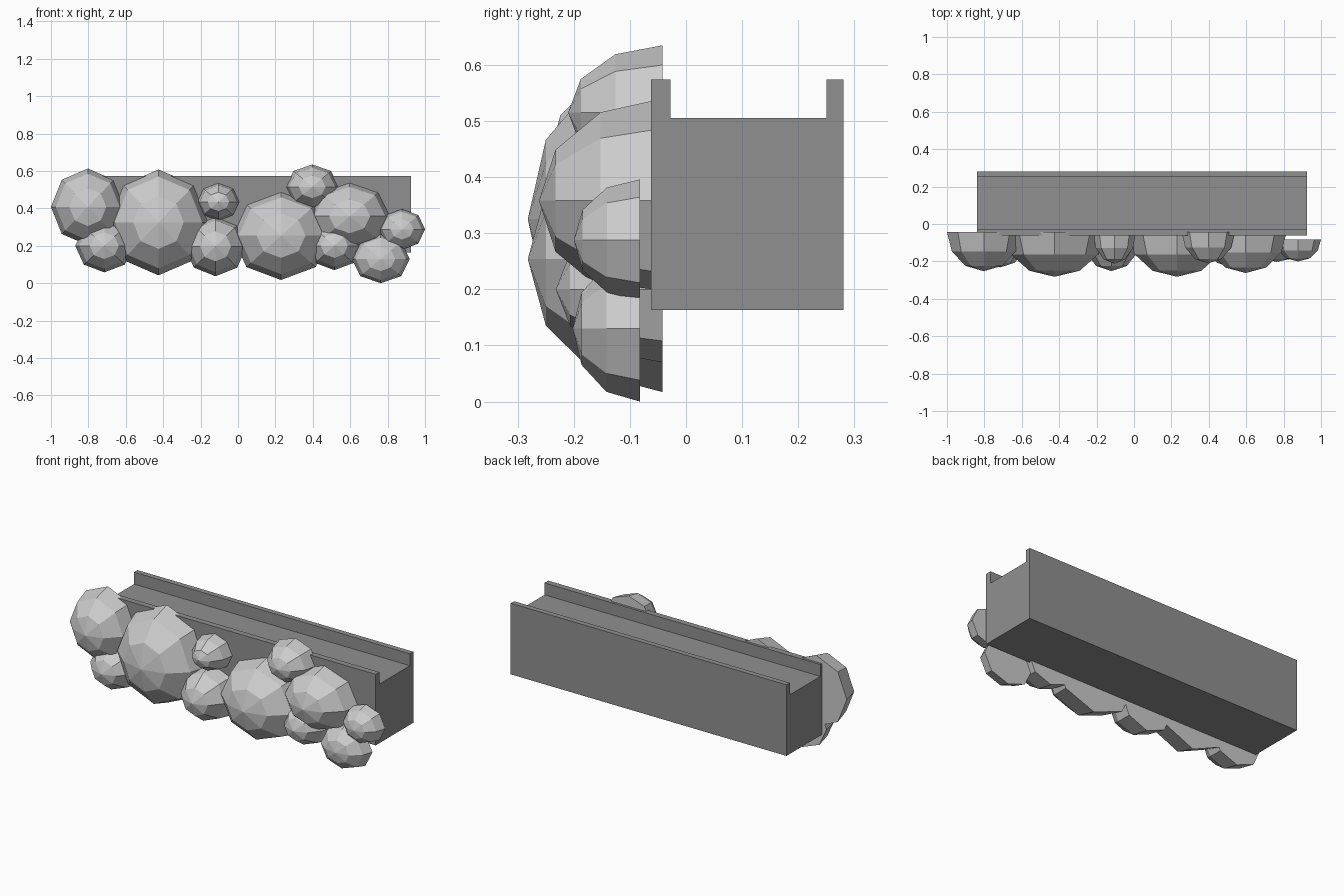
import bpy, bmesh
from math import sin, cos, pi, radians

if "Cube" in bpy.data.objects:
    bpy.data.objects.remove(bpy.data.objects["Cube"])


def make_object(name, bm):
    bmesh.ops.recalc_face_normals(bm, faces=bm.faces)
    mesh = bpy.data.meshes.new(name)
    bm.to_mesh(mesh)
    bm.free()
    obj = bpy.data.objects.new(name, mesh)
    bpy.context.collection.objects.link(obj)
    return obj


# Trough: channel profile (y, z) extruded along x, dark grey
def trough(x0, x1):
    profile = [(-0.062, 0.163), (0.281, 0.163), (0.281, 0.574), (0.25, 0.574),
               (0.25, 0.505), (-0.028, 0.505), (-0.028, 0.574), (-0.062, 0.574)]
    bm = bmesh.new()
    face = bm.faces.new([bm.verts.new((x0, y, z)) for y, z in profile])
    ext = bmesh.ops.extrude_face_region(bm, geom=[face])
    moved = [g for g in ext["geom"] if isinstance(g, bmesh.types.BMVert)]
    bmesh.ops.translate(bm, verts=moved, vec=(x1 - x0, 0, 0))
    if not any(len(f.verts) == 8 and f.calc_center_median().x < x0 + 0.01 for f in bm.faces):
        bm.faces.new([v for v in bm.verts if v not in moved])
    obj = make_object("trough", bm)
    mat = bpy.data.materials.new("dark_grey")
    mat.diffuse_color = (0.28, 0.28, 0.28, 1)
    mat.use_nodes = True
    mat.node_tree.nodes["Principled BSDF"].inputs["Base Color"].default_value = mat.diffuse_color
    obj.data.materials.append(mat)


# Boulder: eight-sided half ellipsoid bulging towards -y, flat back
def boulder(i, x, z, rx, rz, depth, back=-0.042, sides=8):
    bm = bmesh.new()
    rings = []
    for lat in (0, 30, 60):
        c, s = cos(radians(lat)), sin(radians(lat))
        rings.append([bm.verts.new((x + rx * c * cos(2 * pi * k / sides),
                                    back - depth * s,
                                    z + rz * c * sin(2 * pi * k / sides)))
                      for k in range(sides)])
    tip = bm.verts.new((x, back - depth, z))
    for k in range(sides):
        n = (k + 1) % sides
        for a, b in zip(rings, rings[1:]):
            bm.faces.new((a[k], a[n], b[n], b[k]))
        bm.faces.new((rings[-1][k], rings[-1][n], tip))
    bm.faces.new(rings[0])
    make_object(f"boulder_{i}", bm)


trough(-0.84, 0.925)

# x, z, half width, half height, depth (and back plane for the front-most two)
boulders = [
    (-0.803, 0.408, 0.197, 0.205, 0.21),
    (-0.425, 0.325, 0.27, 0.283, 0.24),
    (-0.715, 0.20, 0.155, 0.142, 0.19),
    (-0.12, 0.197, 0.165, 0.16, 0.21),
    (-0.105, 0.435, 0.115, 0.103, 0.17),
    (0.23, 0.254, 0.262, 0.237, 0.24),
    (0.515, 0.20, 0.145, 0.13, 0.19),
    (0.397, 0.515, 0.142, 0.12, 0.168),
    (0.597, 0.358, 0.22, 0.182, 0.22),
    (0.877, 0.288, 0.123, 0.108, 0.118, -0.082),
    (0.763, 0.13, 0.155, 0.13, 0.12, -0.082),
]
for i, b in enumerate(boulders, 1):
    boulder(i, *b)
